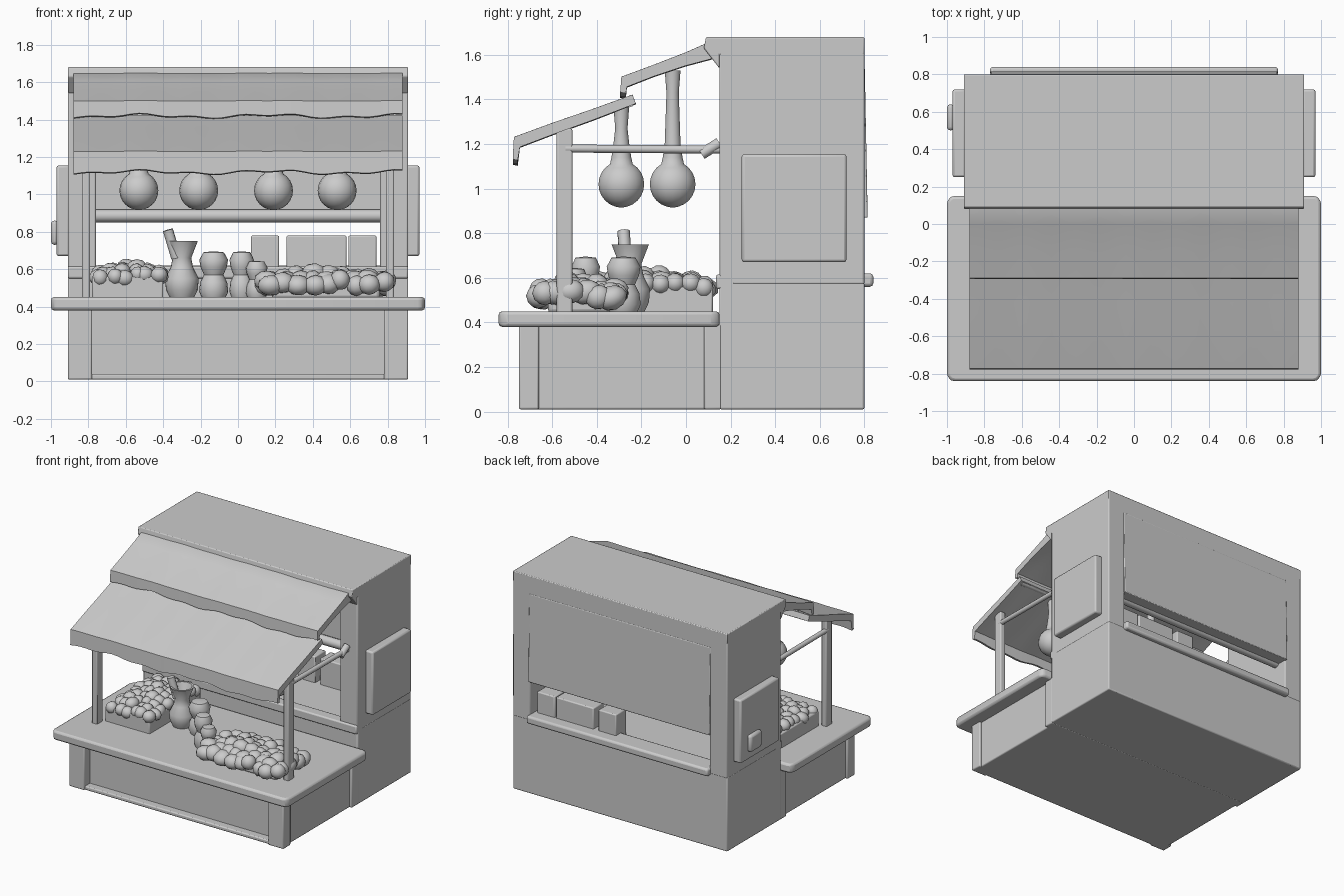
import bpy, bmesh, math, random
from mathutils import Vector, Matrix

random.seed(4)
if "Cube" in bpy.data.objects:
    bpy.data.objects.remove(bpy.data.objects["Cube"], do_unlink=True)

grey = bpy.data.materials.new("plain_grey")
grey.use_nodes = True
grey.diffuse_color = (0.6, 0.6, 0.6, 1)
grey.node_tree.nodes["Principled BSDF"].inputs["Base Color"].default_value = grey.diffuse_color


def finish(name, bm, bevel=0.0):
    bmesh.ops.recalc_face_normals(bm, faces=bm.faces)
    mesh = bpy.data.meshes.new(name)
    bm.to_mesh(mesh)
    bm.free()
    mesh.materials.append(grey)
    ob = bpy.data.objects.new(name, mesh)
    bpy.context.collection.objects.link(ob)
    if bevel:
        mod = ob.modifiers.new("bevel", "BEVEL")
        mod.width, mod.segments = bevel, 2
    bpy.ops.object.select_all(action="DESELECT")
    ob.select_set(True)
    bpy.context.view_layer.objects.active = ob
    bpy.ops.object.shade_smooth_by_angle(angle=math.radians(40))
    return ob


def box(name, x, y, z, bevel=0.008, corner=0.0):
    """Box from three (low, high) ranges, with optional rounded upright corners."""
    bm = bmesh.new()
    bmesh.ops.create_cube(bm, size=1)
    for v in bm.verts:
        v.co = [sum(r) / 2 + c * (r[1] - r[0]) for r, c in zip((x, y, z), v.co)]
    if corner:
        upright = [e for e in bm.edges if abs(e.verts[0].co.z - e.verts[1].co.z) > 0.01]
        bmesh.ops.bevel(bm, geom=upright, offset=corner, segments=3, profile=0.5, affect="EDGES")
    return finish(name, bm, bevel)


def pair(name, x, y, z, bevel=0.008):
    """Mirrored boxes on both sides."""
    box("left_" + name, x, y, z, bevel)
    box("right_" + name, (-x[1], -x[0]), y, z, bevel)


def rod(name, a, b, r, sides=10):
    a, b = Vector(a), Vector(b)
    bm = bmesh.new()
    turn = (b - a).to_track_quat("Z", "Y").to_matrix().to_4x4()
    bmesh.ops.create_cone(bm, cap_ends=True, segments=sides, radius1=r, radius2=r,
                          depth=(b - a).length, matrix=Matrix.Translation((a + b) / 2) @ turn)
    return finish(name, bm)


def lathe(name, at, profile, sides=18):
    """Spin a (radius, height) profile about a vertical axis."""
    bm = bmesh.new()
    rings = [[bm.verts.new((at[0] + r * math.cos(i * math.tau / sides),
                            at[1] + r * math.sin(i * math.tau / sides), at[2] + h))
              for i in range(sides)] for r, h in profile]
    for lo, hi in zip(rings, rings[1:]):
        for i in range(sides):
            j = (i + 1) % sides
            bm.faces.new((lo[i], lo[j], hi[j], hi[i]))
    bm.faces.new(rings[0])
    bm.faces.new(rings[-1])
    return finish(name, bm)


def extrude_x(name, half, profile, bevel=0.0):
    """Extrude a (y, z) outline across the width."""
    bm = bmesh.new()
    face = bm.faces.new([bm.verts.new((-half, y, z)) for y, z in profile])
    ext = bmesh.ops.extrude_face_region(bm, geom=[face])
    moved = [v for v in ext["geom"] if isinstance(v, bmesh.types.BMVert)]
    bmesh.ops.translate(bm, verts=moved, vec=(2 * half, 0, 0))
    return finish(name, bm, bevel)


def awning(name, half, profile, cols=40):
    """Thick cloth slab from a closed outline; its two lowest front points form a ragged hem."""
    bm = bmesh.new()
    grid = []
    for i in range(cols + 1):
        x = -half + 2 * half * i / cols
        wave = 0.008 * math.sin(x * 9) + 0.006 * math.sin(x * 23 + 1)
        grid.append([bm.verts.new((x, y, z + wave * (1 if k < 2 else 0.15)))
                     for k, (y, z) in enumerate(profile)])
    n = len(profile)
    for a, b in zip(grid, grid[1:]):
        for k in range(n):
            bm.faces.new((a[k], b[k], b[(k + 1) % n], a[(k + 1) % n]))
    bm.faces.new(grid[0])
    bm.faces.new(grid[-1])
    return finish(name, bm)


def produce(name, x, y, z, nx, ny, size):
    """Heap of squashed, overlapping goods laid out in jittered rows."""
    bm = bmesh.new()
    for i in range(nx):
        for j in range(ny):
            u, v = (i + 0.5) / nx, (j + 0.5) / ny
            dome = 0.05 * math.sin(u * math.pi) * math.sin(v * math.pi)
            at = Vector((x[0] + u * (x[1] - x[0]), y[0] + v * (y[1] - y[0]), z + dome))
            at += Vector([random.uniform(-0.3, 0.3) * size for _ in range(3)])
            scale = Matrix.Diagonal([size * random.uniform(0.9, 1.3) for _ in range(2)] + [size, 1])
            turn = Matrix.Rotation(random.uniform(-0.5, 0.5), 4, "X")
            bmesh.ops.create_icosphere(bm, subdivisions=2, radius=1, matrix=Matrix.Translation(at) @ turn @ scale)
    return finish(name, bm)


# Booth shell with openings in front and back
box("booth_base", (-0.91, 0.91), (0.15, 0.8), (0.01, 0.58))
pair("booth_side", (0.76, 0.91), (0.15, 0.8), (0.57, 1.66))
box("back_wall", (-0.78, 0.78), (0.72, 0.8), (0.87, 1.66))
extrude_x("booth_roof", 0.91, [(0.09, 1.68), (0.8, 1.68), (0.8, 1.6), (0.15, 1.6), (0.15, 1.54), (0.08, 1.63)], 0.006)
box("front_lintel", (-0.8, 0.8), (0.15, 0.22), (1.48, 1.62))
extrude_x("back_shutter", 0.77, [(0.78, 1.55), (0.802, 1.54), (0.815, 0.87), (0.78, 0.87)], 0.005)
rod("shutter_bar", (-0.76, 0.7, 0.885), (0.76, 0.7, 0.885), 0.035)
box("back_ledge", (-0.77, 0.77), (0.68, 0.84), (0.56, 0.62), 0.015)
box("front_sill", (-0.91, 0.91), (0.135, 0.22), (0.55, 0.615), 0.01)

# Side boards and small knob
pair("side_board", (0.9, 0.97), (0.25, 0.72), (0.67, 1.155), 0.012)
box("side_knob", (-1.0, -0.96), (0.5, 0.64), (0.73, 0.86), 0.018)

# Counter with framed, recessed base
box("counter_base", (-0.89, 0.89), (-0.68, 0.16), (0.01, 0.39))
pair("base_post", (0.78, 0.91), (-0.75, -0.66), (0.01, 0.39))
pair("base_rear_post", (0.8, 0.91), (0.08, 0.16), (0.01, 0.39))
box("base_bottom_rail", (-0.8, 0.8), (-0.74, -0.66), (0.01, 0.04))
box("counter_top", (-1.0, 1.0), (-0.84, 0.15), (0.38, 0.45), 0.015, 0.04)

# Awning frame
for side, s in (("left", 1), ("right", -1)):
    box(side + "_awning_post", sorted((s * 0.79, s * 0.835)), (-0.58, -0.51), (0.44, 1.27))
    rod(side + "_side_rail", (s * 0.82, -0.54, 1.18), (s * 0.82, 0.16, 1.175), 0.018)
    rod(side + "_rail_bracket", (s * 0.82, 0.07, 1.155), (s * 0.82, 0.15, 1.205), 0.025)
rod("middle_crossbar", (-0.86, -0.255, 1.39), (0.86, -0.255, 1.39), 0.025)

# Two overlapping cloth awnings
awning("lower_awning", 0.88, [(-0.755, 1.115), (-0.777, 1.12), (-0.772, 1.23), (-0.6, 1.293), (-0.42, 1.355),
                              (-0.24, 1.42), (-0.225, 1.38), (-0.42, 1.305), (-0.6, 1.24), (-0.745, 1.185)])
awning("upper_awning", 0.88, [(-0.27, 1.415), (-0.295, 1.42), (-0.29, 1.5), (-0.15, 1.552), (0.0, 1.61),
                              (0.09, 1.65), (0.15, 1.65), (0.15, 1.59), (0.0, 1.55), (-0.15, 1.5), (-0.265, 1.455)])

# Hanging gourds
bulb = [(max(0.01, 0.104 * math.sin(a * math.pi / 12)), -0.104 * math.cos(a * math.pi / 12)) for a in range(11)]
for i, (x, y, top) in enumerate([(-0.53, -0.29, 1.37), (-0.21, -0.06, 1.53), (0.19, -0.06, 1.53), (0.53, -0.29, 1.37)]):
    neck = [(0.045, 0.12), (0.036, 0.18), (0.028, top - 1.12), (0.036, top - 1.02)]
    lathe(f"hanging_gourd_{i + 1}", (x, y, 1.02), bulb + neck)

# Jug with a ladle, and curvy bottles
lathe("jug", (-0.3, -0.25, 0.44), [(0.06, 0), (0.085, 0.05), (0.09, 0.11), (0.06, 0.17), (0.05, 0.22), (0.085, 0.31), (0.07, 0.31), (0.04, 0.23)])
rod("jug_ladle", (-0.33, -0.27, 0.66), (-0.375, -0.28, 0.81), 0.028)
bottle = [(0.06, 0), (0.078, 0.04), (0.072, 0.09), (0.052, 0.13), (0.07, 0.17), (0.077, 0.21), (0.055, 0.25), (0.01, 0.255)]
lathe("rear_bottle", (-0.13, -0.28, 0.44), bottle)
lathe("front_bottle", (0.02, -0.45, 0.44), [(r * 0.85, h) for r, h in bottle])
lathe("small_bottle", (0.1, -0.5, 0.44), [(r * 0.75, h * 0.8) for r, h in bottle])

# Crates and heaps of goods on the counter
box("left_crate", (-0.78, -0.4), (-0.5, 0.12), (0.44, 0.56))
produce("left_goods", (-0.76, -0.4), (-0.5, 0.12), 0.555, 6, 9, 0.045)
box("right_tray", (0.18, 0.76), (-0.62, -0.34), (0.44, 0.52), 0.02)
produce("right_goods", (0.13, 0.82), (-0.68, -0.3), 0.515, 9, 6, 0.055)

# Boxes stored against the back opening
for i, (lo, hi) in enumerate([(0.07, 0.22), (0.26, 0.58), (0.59, 0.74)]):
    box(f"stored_box_{i + 1}", (lo, hi), (0.62, 0.75), (0.57, 0.78))
